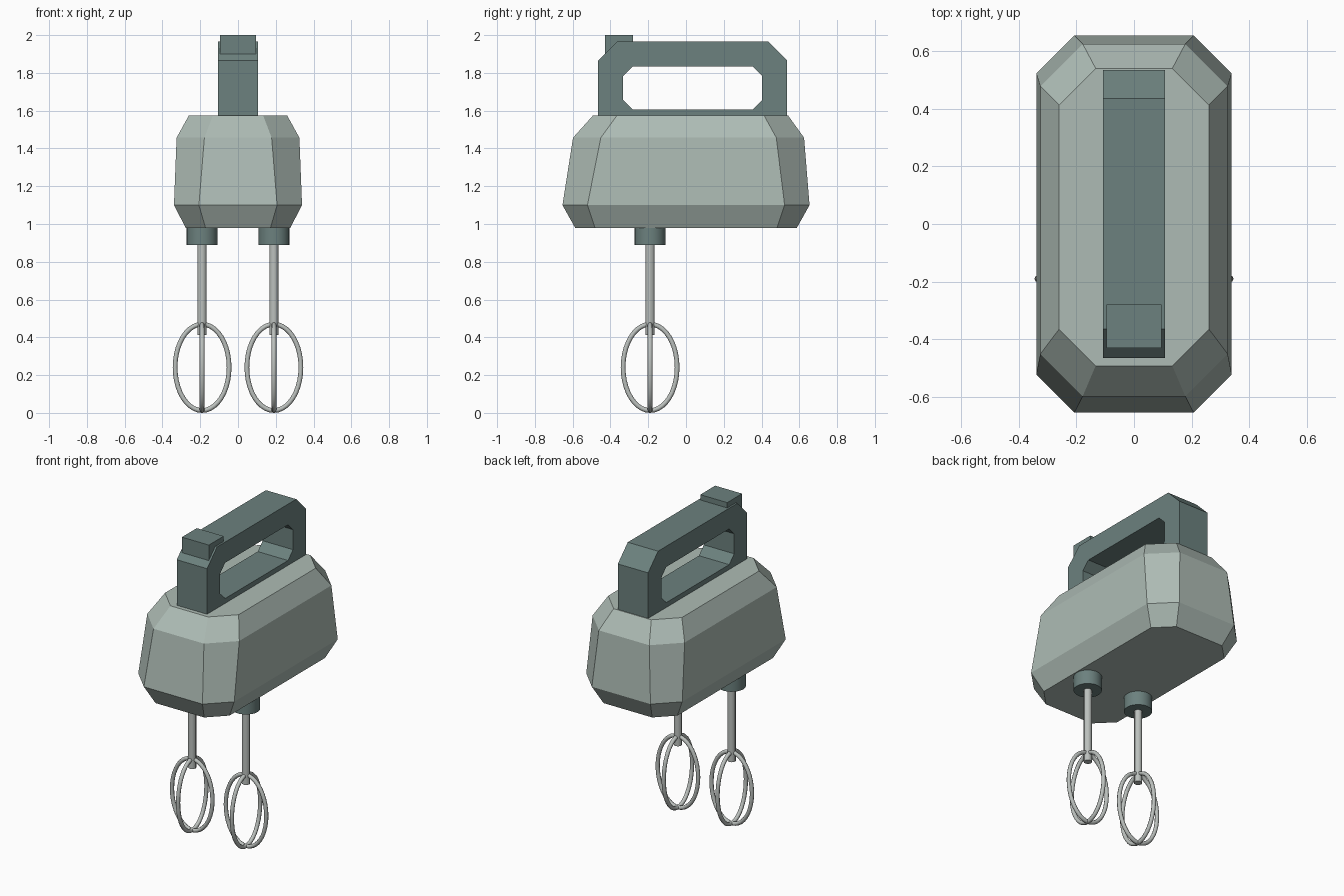
import bpy, bmesh
from math import cos, sin, pi

if "Cube" in bpy.data.objects:
    bpy.data.objects.remove(bpy.data.objects["Cube"])


def material(name, rgb):
    m = bpy.data.materials.new(name)
    m.diffuse_color = (*rgb, 1)
    m.use_nodes = True
    m.node_tree.nodes["Principled BSDF"].inputs["Base Color"].default_value = m.diffuse_color
    return m


SHELL = material("shell", (0.42, 0.50, 0.46))
GRIP = material("grip", (0.15, 0.22, 0.21))
STEEL = material("steel", (0.50, 0.53, 0.51))


def finish(name, bm, mat):
    bmesh.ops.recalc_face_normals(bm, faces=bm.faces)
    me = bpy.data.meshes.new(name)
    bm.to_mesh(me)
    bm.free()
    me.materials.append(mat)
    ob = bpy.data.objects.new(name, me)
    bpy.context.collection.objects.link(ob)
    return ob


def octagon(u0, u1, v0, v1, c):
    """Rectangle with its corners cut by c."""
    return [(u0 + c, v0), (u1 - c, v0), (u1, v0 + c), (u1, v1 - c),
            (u1 - c, v1), (u0 + c, v1), (u0, v1 - c), (u0, v0 + c)]


def bridge(bm, a, b):
    n = len(a)
    for i in range(n):
        j = (i + 1) % n
        bm.faces.new((a[i], a[j], b[j], b[i]))


def cylinder(name, x, y, z0, z1, r, sides, mat):
    bpy.ops.mesh.primitive_cylinder_add(vertices=sides, radius=r, depth=z1 - z0,
                                        location=(x, y, (z0 + z1) / 2))
    ob = bpy.context.object
    ob.name = name
    ob.data.materials.append(mat)
    bpy.ops.object.shade_smooth_by_angle()
    return ob


# Motor housing: stacked octagonal rings (z, half width, front y, back y, corner cut)
bm = bmesh.new()
rings = []
for z, hx, y0, y1, c in [(0.98, 0.277, -0.587, 0.587, 0.105),
                         (1.10, 0.339, -0.654, 0.654, 0.132),
                         (1.457, 0.325, -0.598, 0.625, 0.147),
                         (1.575, 0.26, -0.492, 0.54, 0.127)]:
    rings.append([bm.verts.new((x, y, z)) for x, y in octagon(-hx, hx, y0, y1, c)])
for a, b in zip(rings, rings[1:]):
    bridge(bm, a, b)
bm.faces.new(rings[0])
bm.faces.new(rings[-1])
finish("motor_housing", bm, SHELL)

# Handle: octagonal frame with a finger opening, sunk into the housing
bm = bmesh.new()
outer = octagon(-0.465, 0.535, 1.474, 1.966, 0.10)
inner = octagon(-0.333, 0.402, 1.606, 1.834, 0.05)
loops = [[bm.verts.new((x, y, z)) for y, z in prof]
         for x, prof in [(-0.107, outer), (0.107, outer), (0.107, inner), (-0.107, inner)]]
for i in range(4):
    bridge(bm, loops[i], loops[(i + 1) % 4])
finish("handle", bm, GRIP)

# Speed switch on the front of the handle
bpy.ops.mesh.primitive_cube_add(size=1, location=(0, -0.355, 1.95))
switch = bpy.context.object
switch.name = "speed_switch"
switch.scale = (0.19, 0.15, 0.10)
switch.data.materials.append(GRIP)


def whisk_loop(name, x, y, turn):
    """Oval wire loop standing upright, turned about the shaft."""
    cu = bpy.data.curves.new(name, 'CURVE')
    cu.dimensions = '3D'
    cu.bevel_depth = 0.0125
    cu.bevel_resolution = 2
    sp = cu.splines.new('POLY')
    n = 40
    sp.points.add(n - 1)
    for i, p in enumerate(sp.points):
        t = 2 * pi * i / n
        p.co = (0.143 * cos(t), 0, 0.2285 * sin(t), 1)
    sp.use_cyclic_u = True
    ob = bpy.data.objects.new(name, cu)
    ob.location = (x, y, 0.241)
    ob.rotation_euler.z = turn
    cu.materials.append(STEEL)
    bpy.context.collection.objects.link(ob)
    bpy.ops.object.select_all(action='DESELECT')
    ob.select_set(True)
    bpy.context.view_layer.objects.active = ob
    bpy.ops.object.convert(target='MESH')
    bpy.ops.object.shade_smooth()


# Two beaters: socket, shaft and crossed wire loops
for side, x in (("left", -0.19), ("right", 0.19)):
    y = -0.19
    cylinder(side + "_socket", x, y, 0.89, 1.00, 0.082, 24, GRIP)
    cylinder(side + "_shaft", x, y, 0.413, 0.95, 0.024, 12, STEEL)
    whisk_loop(side + "_loop_wide", x, y, 0)
    whisk_loop(side + "_loop_deep", x, y, pi / 2)
